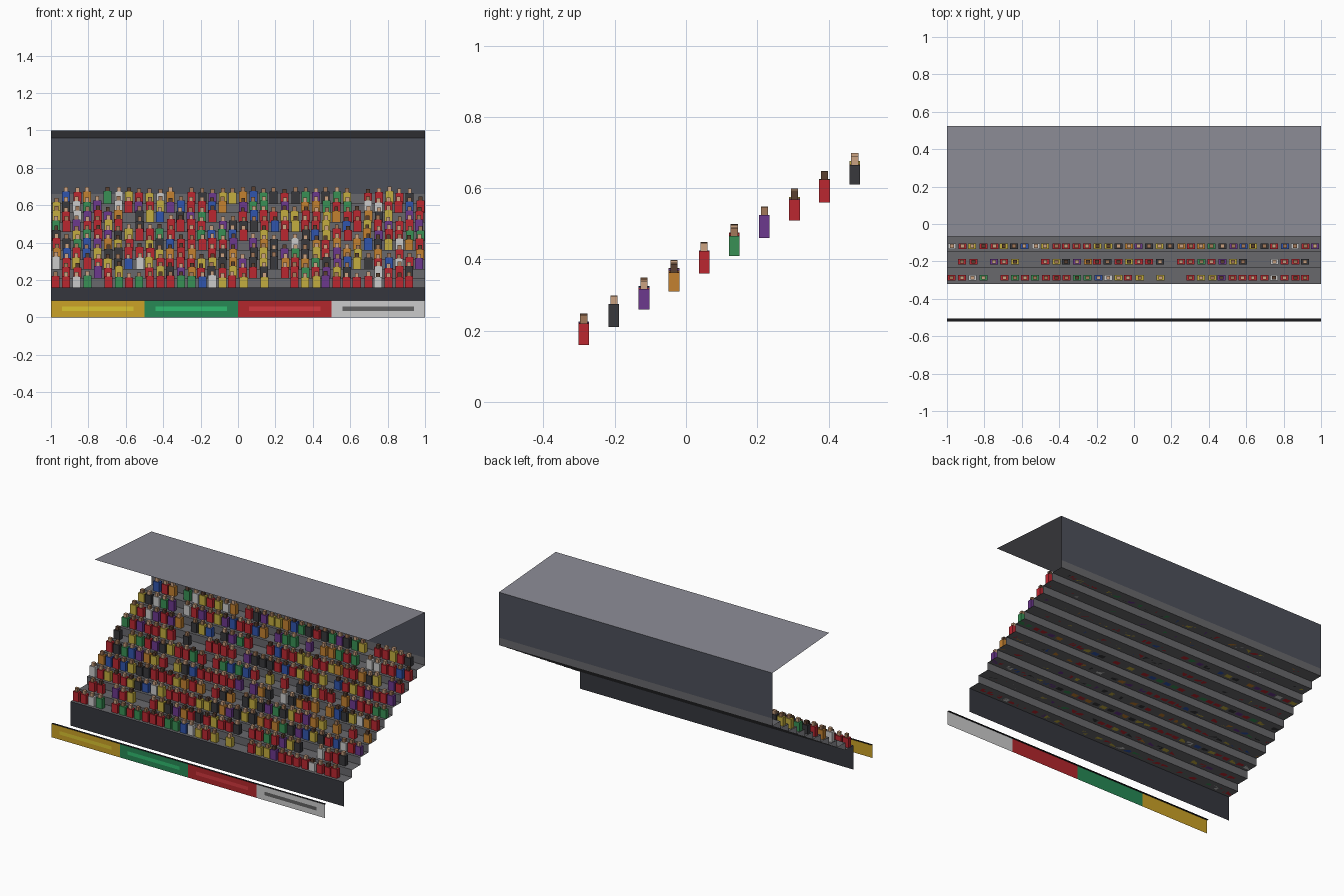
import bpy, bmesh, random

if "Cube" in bpy.data.objects:
    bpy.data.objects.remove(bpy.data.objects["Cube"])

random.seed(7)
ROWS, SEATS = 10, 36
Y0, Z0 = -0.32, 0.16          # front edge and height of the first tread
DY, DZ = 0.0845, 0.05         # step depth and rise
Y_BACK, Z_BACK = Y0 + ROWS * DY, Z0 + ROWS * DZ


def material(name, color):
    m = bpy.data.materials.new(name)
    m.diffuse_color = (*color, 1)
    m.use_nodes = True
    m.node_tree.nodes["Principled BSDF"].inputs["Base Color"].default_value = m.diffuse_color
    return m


def finish(name, bm, mats):
    me = bpy.data.meshes.new(name)
    bm.to_mesh(me)
    bm.free()
    for m in mats:
        me.materials.append(m)
    ob = bpy.data.objects.new(name, me)
    bpy.context.collection.objects.link(ob)
    return ob


def sheet(name, profile, mat, x0=-1.0, x1=1.0):
    """Sweep a (y, z) profile along x as an open sheet."""
    bm = bmesh.new()
    left = [bm.verts.new((x0, y, z)) for y, z in profile]
    right = [bm.verts.new((x1, y, z)) for y, z in profile]
    for i in range(len(profile) - 1):
        bm.faces.new((left[i], right[i], right[i + 1], left[i + 1]))
    return finish(name, bm, [mat])


def add_box(bm, x, y, z, sx, sy, sz, mat_index):
    """Box standing on height z."""
    geo = bmesh.ops.create_cube(bm, size=1)
    for v in geo["verts"]:
        v.co = (x + v.co.x * sx, y + v.co.y * sy, z + (v.co.z + 0.5) * sz)
    for f in {f for v in geo["verts"] for f in v.link_faces}:
        f.material_index = mat_index


concrete = material("concrete", (0.14, 0.14, 0.15))
dark = material("dark_wall", (0.035, 0.037, 0.048))
wall = material("back_wall", (0.075, 0.082, 0.105))
roof = material("roof", (0.25, 0.25, 0.29))
black = material("black_trim", (0.01, 0.01, 0.012))

# Stepped terrace, including the last riser under the back wall
steps = [(Y0, Z0)]
for i in range(ROWS):
    y, z = Y0 + (i + 1) * DY, Z0 + i * DZ
    steps += [(y, z), (y, z + DZ)]
sheet("terrace_steps", steps, concrete)

# Front wall, back wall and tilted roof
sheet("front_wall", [(Y0, 0), (Y0, Z0)], dark)
sheet("back_wall", [(Y_BACK, Z_BACK), (Y_BACK, 0.96)], wall)
sheet("roof", [(-0.067, 1.0), (Y_BACK, 0.96)][::-1], roof).data.flip_normals()

# Pitch-side boards with a coloured stripe and a dark top rail
boards = [("yellow", (0.6, 0.36, 0.02), (0.7, 0.55, 0.03)),
          ("green", (0.02, 0.25, 0.09), (0.03, 0.5, 0.16)),
          ("red", (0.45, 0.02, 0.025), (0.65, 0.04, 0.05)),
          ("white", (0.6, 0.6, 0.6), (0.12, 0.12, 0.12))]
for i, (label, base, stripe) in enumerate(boards):
    x = -1 + 0.5 * i
    sheet("board_" + label, [(-0.52, 0), (-0.52, 0.09)],
          material("board_" + label, base), x, x + 0.5)
    sheet("stripe_" + label, [(-0.523, 0.035), (-0.523, 0.058)],
          material("stripe_" + label, stripe), x + 0.06, x + 0.44)
sheet("board_top_rail", [(-0.521, 0.09), (-0.506, 0.09)], black)

# Spectators: box body and box head
shirts = [("red", (0.5, 0.02, 0.03), 9), ("orange", (0.55, 0.22, 0.03), 3),
          ("yellow", (0.55, 0.42, 0.05), 3), ("green", (0.04, 0.28, 0.09), 3),
          ("blue", (0.03, 0.09, 0.42), 2), ("purple", (0.15, 0.04, 0.27), 3),
          ("white", (0.6, 0.6, 0.6), 2), ("black", (0.04, 0.04, 0.045), 4)]
skins = [(0.6, 0.36, 0.22), (0.36, 0.19, 0.1), (0.1, 0.05, 0.03)]
mats = [material("shirt_" + n, c) for n, c, _ in shirts]
mats += [material("skin_%d" % i, c) for i, c in enumerate(skins)]
weights = [w for _, _, w in shirts]

for row in range(ROWS):
    bm = bmesh.new()
    y, z = Y0 + 0.033 + row * DY, Z0 + row * DZ
    for seat in range(SEATS):
        if random.random() > 0.86:
            continue
        x = -1 + (seat + 0.5) * 2 / SEATS + random.uniform(-0.004, 0.004)
        h = random.uniform(0.054, 0.066)
        shirt = random.choices(range(len(shirts)), weights)[0]
        add_box(bm, x, y, z, 0.043, 0.03, h, shirt)
        add_box(bm, x, y, z + h, 0.021, 0.02, 0.023,
                len(shirts) + random.choices(range(3), (4, 3, 2))[0])
    finish("spectators_row_%d" % (row + 1), bm, mats)
